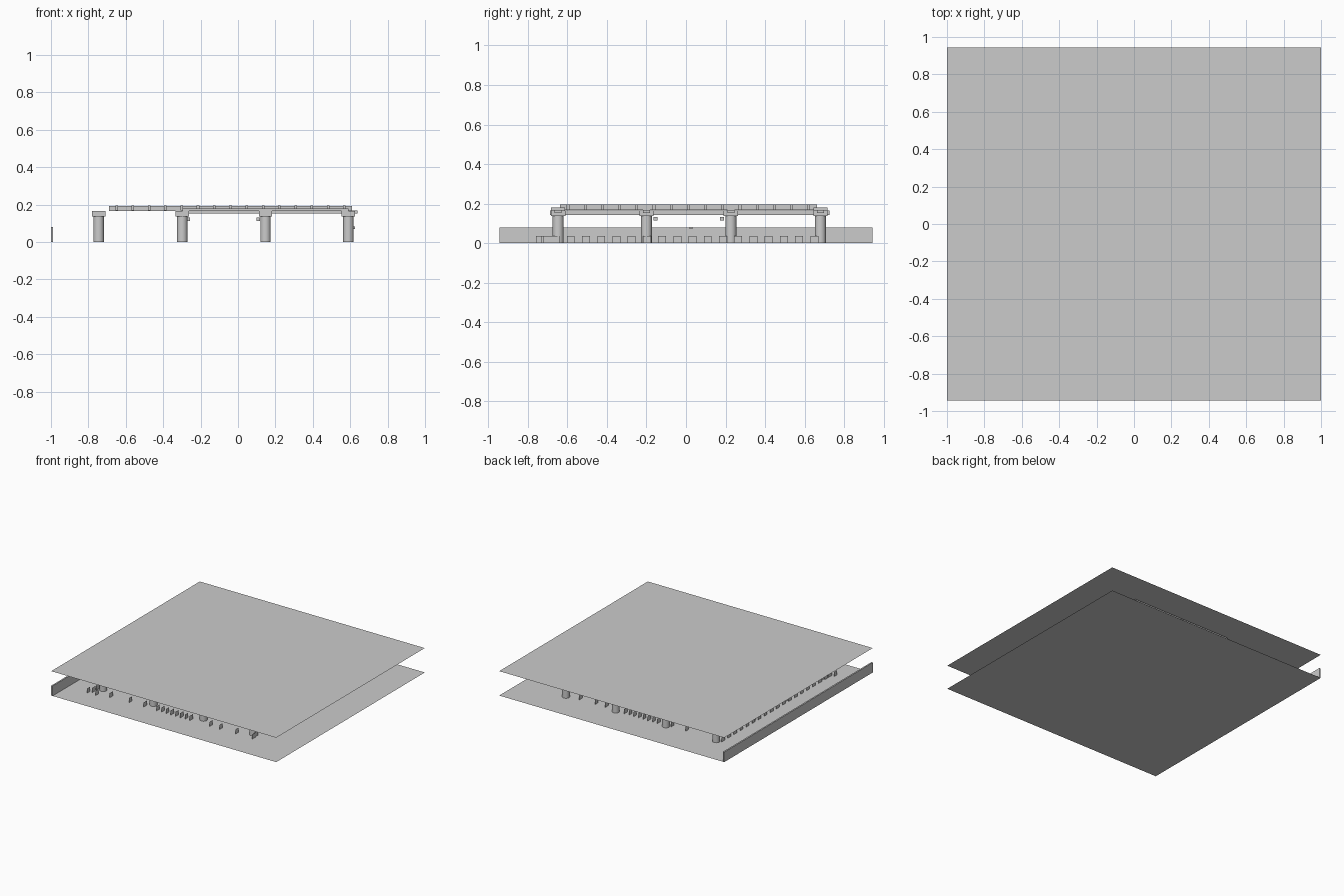
import bpy, bmesh, math
from mathutils import Matrix

if "Cube" in bpy.data.objects:
    bpy.data.objects.remove(bpy.data.objects["Cube"])

mat = bpy.data.materials.new("light grey")
mat.diffuse_color = (0.6, 0.6, 0.6, 1)
mat.use_nodes = True
mat.node_tree.nodes["Principled BSDF"].inputs["Base Color"].default_value = mat.diffuse_color


def finish(name, bm):
    me = bpy.data.meshes.new(name)
    bm.to_mesh(me)
    bm.free()
    me.materials.append(mat)
    ob = bpy.data.objects.new(name, me)
    bpy.context.collection.objects.link(ob)
    return ob


def box(bm, x0, x1, y0, y1, z0, z1):
    m = Matrix.Translation(((x0 + x1) / 2, (y0 + y1) / 2, (z0 + z1) / 2))
    m = m @ Matrix.Diagonal((x1 - x0, y1 - y0, z1 - z0, 1))
    bmesh.ops.create_cube(bm, size=1, matrix=m)


def drum(bm, x, y, r, z0, z1, seg=20):
    bmesh.ops.create_cone(bm, cap_ends=True, segments=seg, radius1=r, radius2=r,
                          depth=z1 - z0, matrix=Matrix.Translation((x, y, (z0 + z1) / 2)))


def quad(bm, pts):
    bm.faces.new([bm.verts.new(p) for p in pts])


X = [-0.745, -0.298, 0.147, 0.59]
Y = [-0.647, -0.2, 0.227, 0.68]
Y0, Y1 = -0.943, 0.943

# floor and ceiling sheets
for name, z in (("floor", 0.0), ("ceiling", 0.196)):
    bm = bmesh.new()
    quad(bm, [(-1, Y0, z), (1, Y0, z), (1, Y1, z), (-1, Y1, z)])
    finish(name, bm)

# low wall on the left edge
bm = bmesh.new()
box(bm, -1, -0.988, Y0, Y1, 0, 0.08)
finish("left_wall", bm)

# columns with wider caps
shafts, caps = bmesh.new(), bmesh.new()
for x in X:
    for y in Y:
        drum(shafts, x, y, 0.028, 0, 0.137)
        box(caps, x - 0.036, x + 0.036, y - 0.036, y + 0.036, 0.137, 0.165)
bpy.context.view_layer.objects.active = s = finish("column_shafts", shafts)
s.select_set(True)
bpy.ops.object.shade_smooth_by_angle()
finish("column_caps", caps)

# beams joining the column caps
bm = bmesh.new()
for x in X:
    box(bm, x - 0.02, x + 0.02, Y[0] - 0.04, Y[-1] + 0.045, 0.142, 0.166)
for y in Y:
    box(bm, X[1], X[3] + 0.05, y - 0.018, y + 0.018, 0.152, 0.168)
for y in (Y[0], Y[-1]):
    box(bm, X[1], X[3], y - 0.035, y + 0.035, 0.165, 0.18)
finish("beams", bm)

# lattice just below the ceiling
bm = bmesh.new()
cx, cy, step, half, w = -0.04, 0.012, 0.087, 0.65, 0.007
for i in range(-7, 8):
    a, b = cx + i * step, cy + i * step
    box(bm, a - w, a + w, cy - half, cy + half, 0.168, 0.195)
    box(bm, cx - half, cx + half, b - w, b + w, 0.167, 0.194)
finish("ceiling_lattice", bm)

# small lamps on the inner columns and one on the right side
bm = bmesh.new()
for x in (-0.266, 0.108):
    for y in (-0.155, 0.182):
        box(bm, x - 0.01, x + 0.01, y - 0.01, y + 0.01, 0.113, 0.132)
box(bm, 0.61, 0.625, 0.017, 0.034, 0.07, 0.082)
finish("lamps", bm)

# thin upright cards standing on the floor
bm = bmesh.new()


def card(x, y, d=0.04):
    quad(bm, [(x, y - d / 2, 0), (x, y + d / 2, 0), (x, y + d / 2, 0.037), (x, y - d / 2, 0.037)])


for i, x in enumerate((-0.81, -0.785, -0.735, -0.63)):
    card(x, -0.74 + 0.03 * (i % 2))
for i in range(8):
    card(-0.22 + 0.042 * i, -0.70)
    card(-0.22 + 0.042 * i, 0.66)
for x in (-0.465, -0.335, 0.25, 0.34, 0.48, 0.63):
    card(x, -0.70)
    card(x, 0.65)
for i in range(18):
    y = -0.66 + 0.077 * i
    card(-0.785, y)
    card(0.625, y)
finish("floor_cards", bm)
